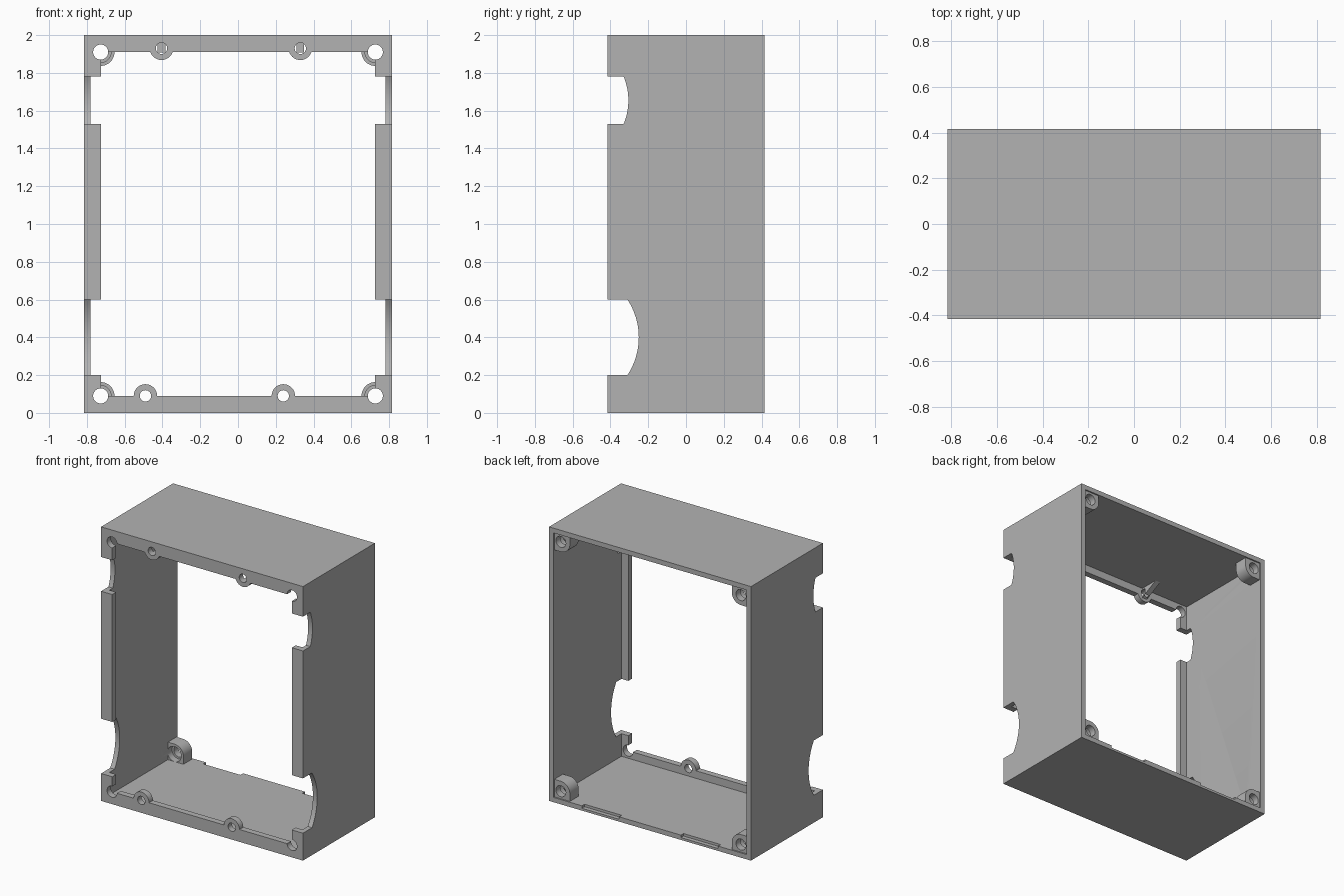
import bpy, bmesh, math
from mathutils import Vector

cube = bpy.data.objects.get("Cube")
if cube:
    bpy.data.objects.remove(cube, do_unlink=True)

grey = bpy.data.materials.new("plain grey")
grey.use_nodes = True
grey.diffuse_color = (0.45, 0.45, 0.45, 1)
grey.node_tree.nodes["Principled BSDF"].inputs["Base Color"].default_value = (0.45, 0.45, 0.45, 1)

W, D, H = 0.815, 0.415, 2.0      # half width, half depth, height
WALL, LIP, LIP_DEPTH = 0.035, 0.09, 0.045


def prism(name, profile, direction):
    """Extrude a closed 3D outline along a direction."""
    bm = bmesh.new()
    face = bm.faces.new([bm.verts.new(p) for p in profile])
    out = bmesh.ops.extrude_face_region(bm, geom=[face])
    moved = [v for v in out["geom"] if isinstance(v, bmesh.types.BMVert)]
    bmesh.ops.translate(bm, verts=moved, vec=Vector(direction))
    bmesh.ops.recalc_face_normals(bm, faces=bm.faces)
    mesh = bpy.data.meshes.new(name)
    bm.to_mesh(mesh)
    bm.free()
    mesh.materials.append(grey)
    ob = bpy.data.objects.new(name, mesh)
    bpy.context.collection.objects.link(ob)
    return ob


def box(name, x0, x1, y0, y1, z0, z1):
    outline = [(x0, y0, z0), (x1, y0, z0), (x1, y0, z1), (x0, y0, z1)]
    return prism(name, outline, (0, y1 - y0, 0))


def rod(name, x, z, radius, y0, y1, sides=32):
    angles = [math.tau * i / sides for i in range(sides)]
    outline = [(x + radius * math.cos(a), y0, z + radius * math.sin(a)) for a in angles]
    return prism(name, outline, (0, y1 - y0, 0))


def combine(target, tool, operation):
    """Apply a boolean and discard the tool."""
    mod = target.modifiers.new("boolean", "BOOLEAN")
    mod.operation, mod.object, mod.solver = operation, tool, "EXACT"
    graph = bpy.context.evaluated_depsgraph_get()
    graph.update()
    result = bpy.data.meshes.new_from_object(target.evaluated_get(graph))
    target.modifiers.clear()
    target.data = result
    bpy.data.objects.remove(tool, do_unlink=True)


# Hollow shell with a narrow front lip
frame = box("enclosure_frame", -W, W, -D, D, 0, H)
combine(frame, box("cavity", -W + WALL, W - WALL, -D + LIP_DEPTH, D + 0.1, WALL, H - WALL), "DIFFERENCE")
combine(frame, box("front_opening", -W + LIP, W - LIP, -D - 0.1, 0, LIP, H - LIP), "DIFFERENCE")

# Curved openings through both side walls
for z0, z1, edge, deep in ((0.2, 0.6, -0.31, -0.25), (1.53, 1.78, -0.33, -0.305)):
    half, sag, mid = (z1 - z0) / 2, deep - edge, (z0 + z1) / 2
    radius = (half * half + sag * sag) / (2 * sag)
    sweep = math.asin(half / radius)
    outline = [(-1, -0.6, z0)]
    for i in range(17):
        a = sweep * (i / 8 - 1)
        outline.append((-1, deep - radius + radius * math.cos(a), mid + radius * math.sin(a)))
    outline.append((-1, -0.6, z1))
    combine(frame, prism("side_opening", outline, (2, 0, 0)), "DIFFERENCE")

# Rounded screw blocks in the rear corners
CX, BOSS = 0.727, 0.073
BACK, FRONT = D - 0.01, D - 0.11
for sx in (-1, 1):
    for cz, sz in ((0.09, -1), (H - 0.09, 1)):
        x, wall_x, wall_z = sx * CX, sx * (W - 0.015), H / 2 + sz * (H / 2 - 0.015)
        outline = [(wall_x, FRONT, wall_z), (wall_x, FRONT, cz - sz * BOSS)]
        for i in range(13):
            a = math.pi / 2 * i / 12
            outline.append((x - sx * BOSS * math.sin(a), FRONT, cz - sz * BOSS * math.cos(a)))
        outline.append((x - sx * BOSS, FRONT, wall_z))
        combine(frame, prism("corner_block", outline, (0, BACK - FRONT, 0)), "UNION")
        combine(frame, rod("screw_hole", x, cz, 0.04, -0.6, 0.6), "DIFFERENCE")
        combine(frame, rod("counterbore", x, cz, 0.055, FRONT - 0.05, FRONT + 0.05), "DIFFERENCE")

# Round mounting lugs on the front lip, with ribs behind the upper ones
for x, z in ((-0.405, 1.93), (0.33, 1.93), (-0.49, 0.09), (0.24, 0.09)):
    combine(frame, rod("lug", x, z, 0.062, -D, -D + LIP_DEPTH), "UNION")
    if z > 1:
        side = [(x - 0.02, -D + 0.03, 1.98), (x - 0.02, -D + 0.03, 1.885), (x - 0.02, -0.2, 1.98)]
        combine(frame, prism("rib", side, (0.04, 0, 0)), "UNION")
    combine(frame, rod("lug_hole", x, z, 0.03, -0.6, -D + LIP_DEPTH + 0.03), "DIFFERENCE")

# Shallow recesses along the rear edge of the floor
for x0, x1 in ((-0.55, -0.25), (0.25, 0.55)):
    combine(frame, box("floor_recess", x0, x1, D - 0.03, D + 0.1, WALL - 0.018, WALL + 0.05), "DIFFERENCE")

# Crisp edges, smooth holes
bpy.ops.object.select_all(action="DESELECT")
frame.select_set(True)
bpy.context.view_layer.objects.active = frame
bpy.ops.object.shade_smooth_by_angle(angle=math.radians(25))
